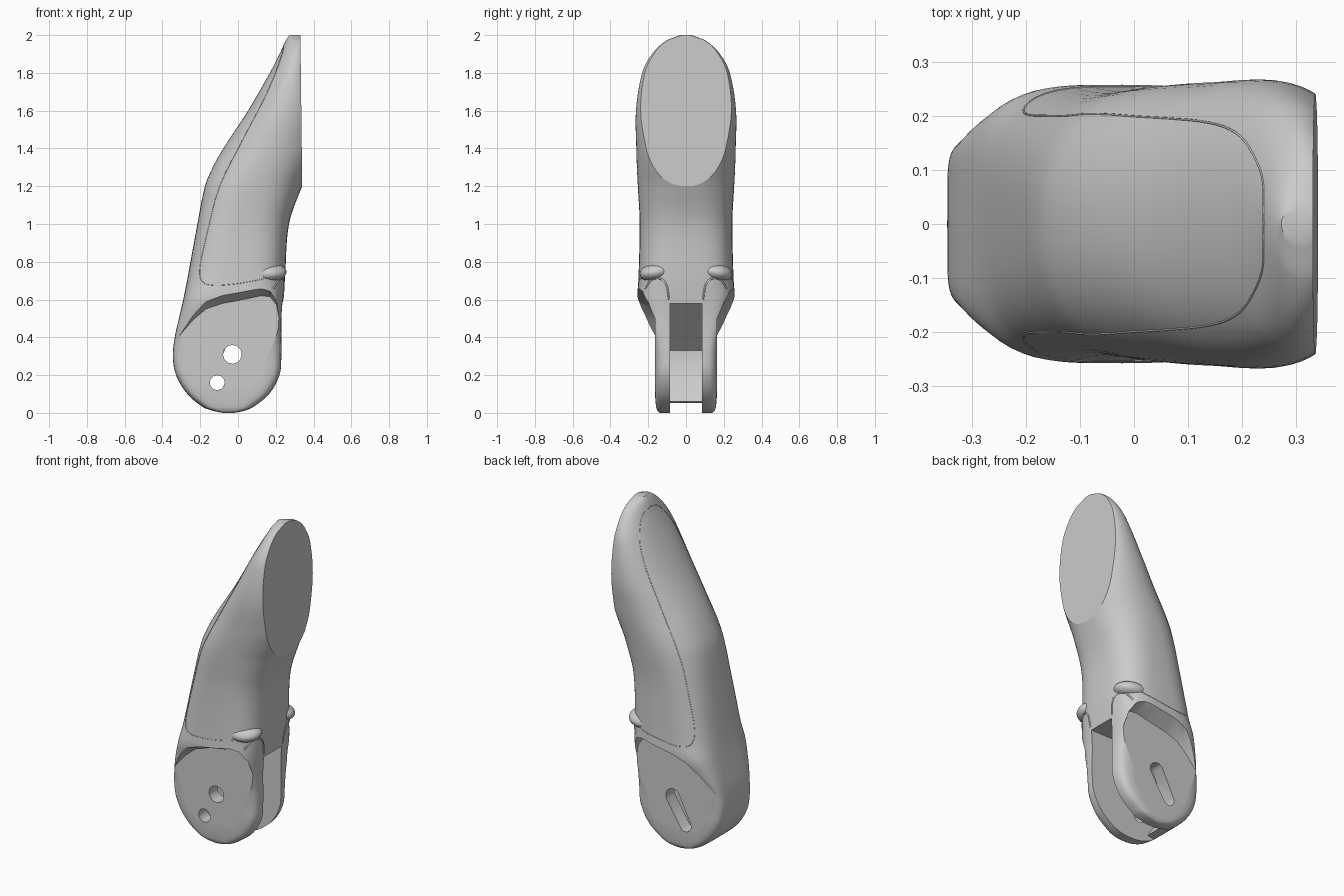
import bpy, bmesh
from math import sin, cos, pi, radians, atan2
from mathutils import Vector
from mathutils.bvhtree import BVHTree

cube = bpy.data.objects.get("Cube")
if cube:
    bpy.data.objects.remove(cube, do_unlink=True)

grey = bpy.data.materials.new("plain grey")
grey.use_nodes = True
colour = (0.6, 0.6, 0.6, 1)
grey.diffuse_color = colour
grey.node_tree.nodes["Principled BSDF"].inputs["Base Color"].default_value = colour


def add_object(name, bm):
    bmesh.ops.recalc_face_normals(bm, faces=bm.faces)
    mesh = bpy.data.meshes.new(name)
    bm.to_mesh(mesh)
    bm.free()
    obj = bpy.data.objects.new(name, mesh)
    bpy.context.collection.objects.link(obj)
    mesh.materials.append(grey)
    return obj


def activate(obj):
    bpy.ops.object.select_all(action='DESELECT')
    obj.select_set(True)
    bpy.context.view_layer.objects.active = obj


def smooth(obj, angle):
    activate(obj)
    bpy.ops.object.shade_smooth_by_angle(angle=radians(angle))


def bridge_rings(bm, rings):
    n = len(rings[0])
    for low, high in zip(rings, rings[1:]):
        for i in range(n):
            j = (i + 1) % n
            bm.faces.new((low[i], low[j], high[j], high[i]))
    bm.faces.new(rings[0])
    bm.faces.new(rings[-1])


def prism(name, outline, y0, y1, lift=0):
    """Extrude an x-z outline along y, raising the far end by lift."""
    bm = bmesh.new()
    rings = [[bm.verts.new((x, y, z + dz)) for x, z in outline]
             for y, dz in ((y0, 0), (y1, lift))]
    bridge_rings(bm, rings)
    return add_object(name, bm)


def arc(centre, r, start, sweep, steps):
    return [(centre[0] + r * cos(start + sweep * i / steps),
             centre[1] + r * sin(start + sweep * i / steps)) for i in range(steps)]


def cut(target, cutter):
    cutter.hide_render = True
    mod = target.modifiers.new("cut", 'BOOLEAN')
    mod.operation = 'DIFFERENCE'
    mod.solver = 'EXACT'
    mod.object = cutter
    activate(target)
    bpy.ops.object.modifier_apply(modifier=mod.name)
    bpy.data.objects.remove(cutter, do_unlink=True)


# Sections: height, rear edge, front edge, half width, squareness
sections = [
    (0, -.08, -.02, .14, 5),
    (.01, -.13, .03, .15, 6),
    (.03, -.185, .08, .158, 6),
    (.1, -.268, .165, .164, 7),
    (.2, -.328, .22, .167, 7),
    (.3, -.345, .23, .168, 7),
    (.4, -.335, .23, .18, 7),
    (.5, -.313, .23, .222, 5),
    (.6, -.29, .238, .256, 3.8),
    (.7, -.27, .248, .252, 3.3),
    (1, -.215, .27, .245, 2.8),
    (1.2, -.175, .34, .255, 2.4),
    (1.3, -.134, .39, .26, 2.25),
    (1.4, -.078, .43, .263, 2.15),
    (1.6, .053, .44, .265, 2.15),
    (1.8, .168, .41, .232, 2.1),
    (1.9, .22, .39, .18, 2),
    (1.97, .252, .38, .105, 2),
    (2, .272, .34, .03, 2),
]


def slope(k, c):
    a, b = sections[max(k - 1, 0)], sections[min(k + 1, len(sections) - 1)]
    return (b[c] - a[c]) / (b[0] - a[0])


def section_at(k, t):
    """Smooth interpolation between section k and the next one."""
    a, b = sections[k], sections[k + 1]
    h = b[0] - a[0]
    out = [a[0] + h * t]
    for c in range(1, 5):
        s = t * t * (3 - 2 * t)
        out.append(a[c] + (b[c] - a[c]) * s
                   + h * t * (1 - t) * ((1 - t) * slope(k, c) - t * slope(k + 1, c)))
    return out


def power(v, p):
    return (1 if v >= 0 else -1) * abs(v) ** (2 / p)


# Fingertip body: lofted rounded sections
STEPS, SIDES = 5, 64
levels = [section_at(k, s / STEPS) for k in range(len(sections) - 1) for s in range(STEPS)]
levels.append(sections[-1])
bm = bmesh.new()
rings = []
for z, rear, front, half, p in levels:
    ring = []
    for i in range(SIDES):
        a = 2 * pi * i / SIDES
        x = (rear + front) / 2 + (front - rear) / 2 * power(cos(a), p)
        ring.append(bm.verts.new((x, half * power(sin(a), p), z)))
    rings.append(ring)
bridge_rings(bm, rings)

# Flat oval pad face: slice off the front of the tip
slice_result = bmesh.ops.bisect_plane(
    bm, geom=bm.verts[:] + bm.edges[:] + bm.faces[:], dist=1e-5,
    plane_co=(.34, 0, 1.2), plane_no=(1, 0, .012), clear_outer=True)
rim = [e for e in slice_result["geom_cut"] if isinstance(e, bmesh.types.BMEdge)]
bmesh.ops.holes_fill(bm, edges=rim)
surface = BVHTree.FromBMesh(bm)
body = add_object("fingertip_body", bm)

# Side recesses that leave two flat hinge lugs under a sloping shoulder
shoulder = [(-.5, .2), (-.4, .3), (-.3, .42), (-.24, .49), (-.17, .55), (-.08, .58),
            (.03, .6), (.12, .62), (.17, .615), (.205, .57), (.225, .45), (.5, .4),
            (.5, -.2), (-.5, -.2)]
for side in (-1, 1):
    cut(body, prism("recess_cutter", shoulder, side * .165, side * .32, .07))

# Slot between the lugs, closed at the rear down to a lip
slot = [(.6, .58), (0, .58), (-.27, .33), (-.27, .22), (-.17, .06), (-.22, .05),
        (-.25, -.2), (.6, -.2)]
cut(body, prism("slot_cutter", slot, -.085, .085))

# Two round pin holes in the front lug, one long hole in the back lug
upper, lower = Vector((-.03, .31)), Vector((-.11, .16))
for centre, r in ((upper, .05), (lower, .04)):
    cut(body, prism("pin_cutter", arc(centre, r, 0, 2 * pi, 12), -.5, 0))
axis = upper - lower
turn = atan2(axis.y, axis.x)
long_hole = (arc(upper, .05, turn - pi / 2, pi, 8) + arc(lower, .04, turn + pi / 2, pi, 8))
cut(body, prism("long_hole_cutter", long_hole, 0, .5))
smooth(body, 38)

# Keep the pad face and the lug sides flat
for face in body.data.polygons:
    on_pad = face.normal.x > .999 and face.center.z > 1.15
    on_lug = abs(face.normal.y) > .999 and face.center.z < .62
    if on_pad or on_lug:
        face.use_smooth = False


def surface_bead(name, path, radius):
    """Fine bead along a softened path snapped onto the body surface."""
    points = [Vector(a).lerp(Vector(b), s / 6)
              for a, b in zip(path, path[1:]) for s in range(6)] + [Vector(path[-1])]
    for _ in range(6):
        points[1:-1] = [(a + b + c) / 3 for a, b, c in zip(points, points[1:], points[2:])]
    curve = bpy.data.curves.new(name, 'CURVE')
    curve.dimensions = '3D'
    curve.bevel_depth = radius
    curve.bevel_resolution = 1
    spline = curve.splines.new('POLY')
    spline.points.add(len(points) - 1)
    for point, co in zip(spline.points, points):
        point.co = (*surface.find_nearest(co)[0], 1)
    curve.materials.append(grey)
    bpy.context.collection.objects.link(bpy.data.objects.new(name, curve))


# Grip pad seam, lug arch and swollen collar on each side
seam = [(.25, 0, 1.94), (.245, .06, 1.93), (.237, .1, 1.9), (.205, .165, 1.8),
        (.12, .2, 1.65), (-.02, .2, 1.36), (-.12, .2, 1.15), (-.152, .2, 1),
        (-.21, .2, .76), (-.19, .22, .68), (-.1, .245, .67), (.1, .25, .7), (.2, .23, .73)]
arch = [(.2, .23, .66), (.24, .2, .71), (.24, .13, .715), (.24, .1, .68), (.23, .09, .6)]
for side, label in ((1, "back"), (-1, "front")):
    def flip(path):
        return [(x, side * y, z) for x, y, z in path]
    surface_bead(label + "_grip_seam", flip(seam), .002)
    surface_bead(label + "_lug_arch", flip(arch), .005)

    bpy.ops.mesh.primitive_uv_sphere_add(
        segments=32, ring_count=16, radius=1, location=(.157, side * .158, .745),
        rotation=(radians(-side * 10), 0, 0))
    collar = bpy.context.object
    collar.name = label + "_lug_collar"
    collar.scale = (.1, .088, .05)
    collar.data.materials.append(grey)
    smooth(collar, 60)
